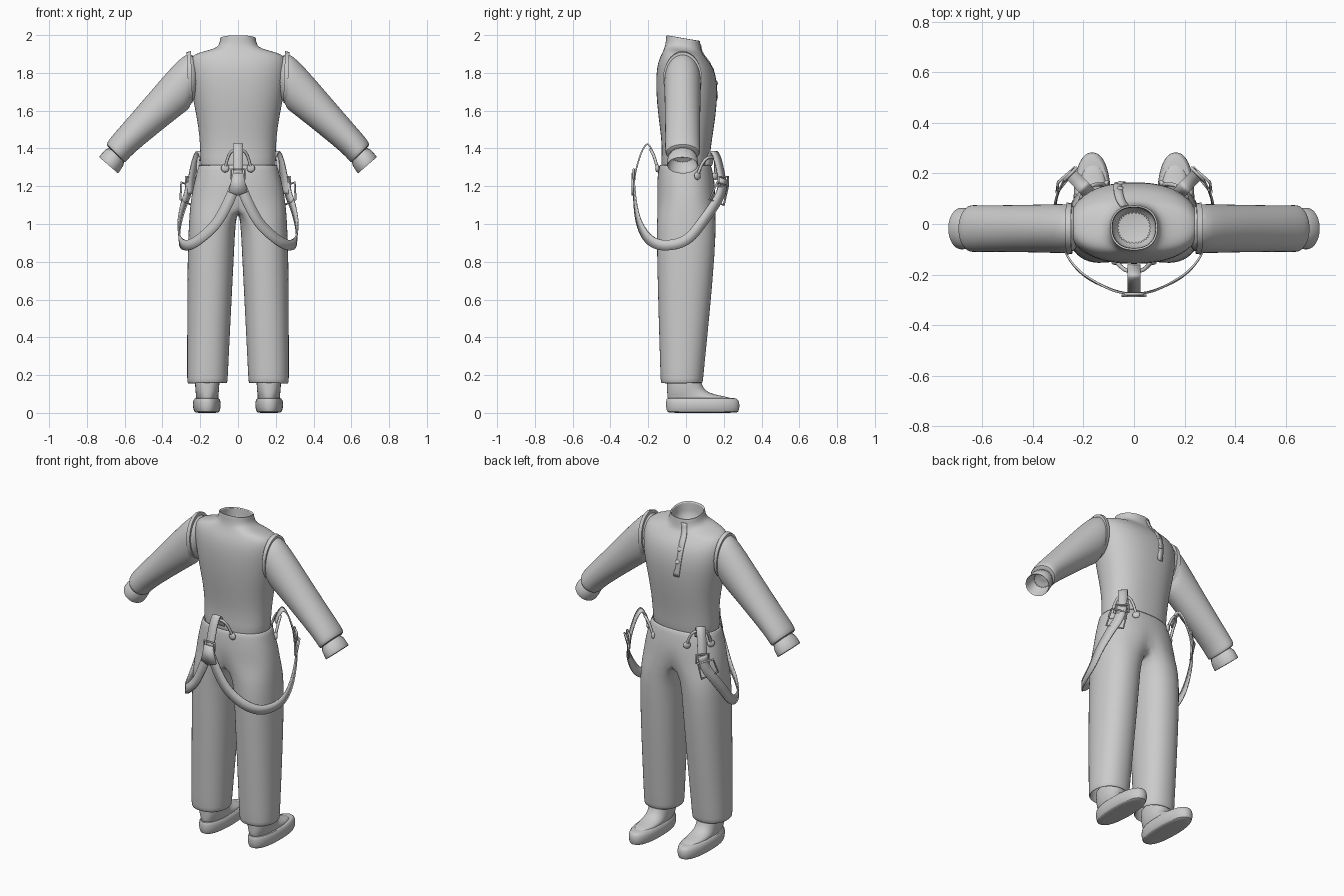
import bpy, bmesh
from math import sin, cos, pi, radians
from mathutils import Vector as V

cube = bpy.data.objects.get("Cube")
if cube:
    bpy.data.objects.remove(cube, do_unlink=True)

GREY = (0.6, 0.6, 0.6, 1)
mat = bpy.data.materials.new("plain_grey")
mat.use_nodes = True
mat.diffuse_color = GREY
mat.node_tree.nodes["Principled BSDF"].inputs["Base Color"].default_value = GREY


def finish(name, bm, mirror=False, thick=0, wrap=None, subsurf=1):
    """Turn a bmesh into a smooth-shaded object with its modifiers."""
    bmesh.ops.recalc_face_normals(bm, faces=bm.faces)
    mesh = bpy.data.meshes.new(name)
    bm.to_mesh(mesh)
    bm.free()
    ob = bpy.data.objects.new(name, mesh)
    bpy.context.collection.objects.link(ob)
    mesh.materials.append(mat)
    bpy.ops.object.select_all(action='DESELECT')
    ob.select_set(True)
    bpy.context.view_layer.objects.active = ob
    bpy.ops.object.shade_smooth_by_angle(angle=radians(50))
    if mirror:
        ob.modifiers.new("Mirror", 'MIRROR').use_clip = True
    if wrap:
        m = ob.modifiers.new("Wrap", 'SHRINKWRAP')
        m.target, m.offset = wrap, 0.003
    if thick:
        m = ob.modifiers.new("Solidify", 'SOLIDIFY')
        m.thickness = thick
        m.offset = 0 if wrap else -1
    if subsurf:
        m = ob.modifiers.new("Subsurf", 'SUBSURF')
        m.levels = m.render_levels = subsurf
    return ob


def bridge(bm, a, b, closed=True):
    n = len(a)
    for i in range(n if closed else n - 1):
        j = (i + 1) % n
        bm.faces.new((a[i], a[j], b[j], b[i]))


def loft(name, rings, **kw):
    """Skin closed rings and cap both ends."""
    bm = bmesh.new()
    rows = [[bm.verts.new(p) for p in r] for r in rings]
    for a, b in zip(rows, rows[1:]):
        bridge(bm, a, b)
    bm.faces.new(rows[0])
    bm.faces.new(rows[-1])
    return finish(name, bm, **kw)


def oval(a, e=2.3):
    """Point on a unit superellipse."""
    c, s = cos(a), sin(a)
    f = lambda t: abs(t) ** (2 / e) * (1 if t > 0 else -1)
    return f(c), f(s)


def flat_ring(z, x0, x1, y0, y1, tilt=0, n=32, e=2.3):
    pts = []
    for i in range(n):
        u, v = oval(2 * pi * i / n, e)
        y = (y0 + y1) / 2 + v * (y1 - y0) / 2
        pts.append((((x0 + x1) + u * (x1 - x0)) / 2, y, z - tilt * (y - y0)))
    return pts


def arm_ring(tx, tz, bx, bz, hy, n=28):
    """Ring set by its upper and lower points seen from the front."""
    c = V(((tx + bx) / 2, -0.018, (tz + bz) / 2))
    up = V((tx, -0.018, tz)) - c
    return [c + up * cos(2 * pi * i / n) + V((0, hy * sin(2 * pi * i / n), 0)) for i in range(n)]


# Shirt body with a hollow stand-up collar
body = [(1.24, .19, -.125, .115), (1.31, .2, -.135, .125), (1.4, .2, -.125, .13),
        (1.52, .21, -.14, .15), (1.64, .235, -.155, .165), (1.75, .255, -.16, .168),
        (1.83, .262, -.155, .145), (1.88, .255, -.14, .115), (1.908, .235, -.125, .1),
        (1.925, .18, -.118, .09), (1.938, .13, -.113, .085), (1.957, .102, -.108, .08),
        (1.99, .095, -.105, .075), (2.0, .095, -.105, .075), (2.0, .085, -.095, .065),
        (1.95, .085, -.095, .065), (1.88, .08, -.09, .06)]
shirt = loft("shirt_body", [flat_ring(z, -h, h, b, f, .17 * min(max((z - 1.85) / .1, 0), 1))
                            for z, h, b, f in body])

# Sleeves, cuffs and shoulder seams
sleeve = [(.22, 1.89, .21, 1.67, .085), (.262, 1.908, .25, 1.645, .095),
          (.31, 1.875, .256, 1.61, .098), (.41, 1.765, .28, 1.595, .096),
          (.545, 1.605, .425, 1.48, .093), (.66, 1.475, .56, 1.37, .092),
          (.688, 1.44, .588, 1.335, .094), (.697, 1.42, .6, 1.325, .09),
          (.69, 1.41, .605, 1.33, .07)]
loft("sleeves", [arm_ring(*r) for r in sleeve], mirror=True)
cuff = [(.675, 1.43, .58, 1.345, .08), (.734, 1.358, .632, 1.27, .083),
        (.736, 1.354, .634, 1.266, .083), (.73, 1.35, .64, 1.27, .075),
        (.68, 1.41, .595, 1.335, .072)]
loft("cuffs", [arm_ring(*r) for r in cuff], mirror=True)
loft("shoulder_seams", [arm_ring(.25, 1.916, .24, 1.642, .1),
                        arm_ring(.272, 1.91, .26, 1.632, .103)], mirror=True, subsurf=0)

# Trousers: half the hips, a crotch arc and one leg, mirrored
bm = bmesh.new()
rows = []
for z, h, b, f in [(1.315, .208, -.143, .133), (1.26, .222, -.15, .145),
                   (1.19, .24, -.156, .157), (1.11, .253, -.157, .162)]:
    row = []
    for i in range(17):
        u, v = oval(-pi / 2 + pi * i / 16)
        pinch = .85 if z < 1.15 and i in (0, 16) else 1
        row.append(bm.verts.new((0 if i in (0, 16) else h * u,
                                 (b + f) / 2 + v * pinch * (f - b) / 2, z)))
    rows.append(row)
for a, b in zip(rows, rows[1:]):
    bridge(bm, a, b, closed=False)
hip = rows[-1]
y0, y1 = hip[0].co.y, hip[-1].co.y
arc = [bm.verts.new((0, (y0 + y1) / 2 + cos(pi * k / 8) * (y1 - y0) / 2,
                     1.11 - .05 * sin(pi * k / 8))) for k in range(1, 8)]
last = hip + arc
for z, xi, xo, b, f in [(1.02, .012, .26, -.156, .16), (.85, .02, .268, -.155, .155),
                        (.5, .038, .27, -.146, .124), (.2, .053, .27, -.136, .093),
                        (.155, .055, .27, -.135, .09)]:
    row = []
    for i in range(24):
        u, v = oval(radians(15 * i - 120), 2.2)
        row.append(bm.verts.new(((xi + xo + u * (xo - xi)) / 2, (b + f + v * (f - b)) / 2, z)))
    bridge(bm, last, row)
    last = row
finish("trousers", bm, mirror=True, thick=.01)

# Shoes and ankles
loft("shoes", [flat_ring(z, .165 - w, .165 + w, b, f) for z, w, b, f in
               [(0, .055, -.09, .265), (.003, .066, -.1, .278), (.03, .075, -.107, .285),
                (.06, .074, -.107, .283), (.078, .066, -.103, .27), (.08, .05, -.09, .24)]],
     mirror=True)
loft("ankles", [flat_ring(z, .163 - w, .163 + w, b, f) for z, w, b, f in
                [(.06, .062, -.098, .265), (.082, .06, -.098, .24), (.096, .06, -.1, .15),
                 (.115, .062, -.1, .105), (.15, .065, -.1, .08), (.22, .065, -.1, .075)]],
     mirror=True)


def spline(pts, steps=5):
    """Catmull-Rom samples through the points."""
    p = [V(q) for q in pts]
    p = [2 * p[0] - p[1]] + p + [2 * p[-1] - p[-2]]
    out = []
    for a, b, c, d in zip(p, p[1:], p[2:], p[3:]):
        for k in range(steps):
            t = k / steps
            out.append(b + (c - a) * t / 2 + (a - 2.5 * b + 2 * c - d / 2) * t * t
                       + (1.5 * (b - c) + (d - a) / 2) * t ** 3)
    return out + [p[-2]]


def ribbon(name, pts, width, axis=None, **kw):
    """Flat tape; without an axis its face looks away from the body."""
    path = spline(pts)
    bm = bmesh.new()
    rows = []
    for i, p in enumerate(path):
        t = path[min(i + 1, len(path) - 1)] - path[max(i - 1, 0)]
        w = axis or t.cross(V((p.x, p.y, 0))).normalized()
        rows.append([bm.verts.new(p + w * width * s) for s in (-.5, .5)])
    for a, b in zip(rows, rows[1:]):
        bridge(bm, a, b, closed=False)
    return finish(name, bm, subsurf=0, **kw)


def cord(name, pts, radius, cyclic=False):
    """Round tube along a path."""
    cu = bpy.data.curves.new(name, 'CURVE')
    cu.dimensions, cu.bevel_depth, cu.bevel_resolution = '3D', radius, 2
    sp = cu.splines.new('POLY')
    sp.points.add(len(pts) - 1)
    for q, p in zip(sp.points, pts):
        q.co = (*p, 1)
    sp.use_cyclic_u = cyclic
    cu.materials.append(mat)
    bpy.context.collection.objects.link(bpy.data.objects.new(name, cu))


def button(name, pos, radius, out):
    bm = bmesh.new()
    bmesh.ops.create_uvsphere(bm, u_segments=16, v_segments=8, radius=radius)
    bmesh.ops.scale(bm, vec=(1, 1, .5), verts=bm.verts)
    bmesh.ops.rotate(bm, matrix=V(out).to_track_quat('Z', 'Y').to_matrix(), verts=bm.verts)
    bmesh.ops.translate(bm, vec=pos, verts=bm.verts)
    finish(name, bm, subsurf=0)


def fitting(side, base, out, drop):
    """Strap loop, leather cord with two buttons, and buckle."""
    out, base = V(out).normalized(), V(base)
    across = out.cross(V((0, 0, 1)))
    at = lambda w, o, z: base + across * w + out * o + V((0, 0, z - drop))
    ribbon(side + "_strap_loop", [at(0, o, z) for o, z in
           [(.02, 1.35), (.045, 1.41), (.07, 1.425), (.1, 1.38), (.13, 1.28), (.14, 1.2)]],
           .052, across, thick=.008)
    cord(side + "_button_cord", spline([at(w, o, z) for w, o, z in
         [(-.068, .012, 1.3), (-.05, .03, 1.36), (-.025, .045, 1.39), (.025, .045, 1.39),
          (.05, .03, 1.36), (.068, .012, 1.3)]]), .008)
    for s in (-1, 1):
        button(side + "_waist_button", at(.068 * s, .012, 1.295), .022, out)
    cord(side + "_buckle", [at(w, .137, z) for w, z in
         [(-.035, 1.24), (.035, 1.24), (.035, 1.29), (-.035, 1.29)]], .006, True)


# Hanging braces
fitting("centre", (0, -.14, 0), (0, -1, 0), 0)
for side, s in (("left", 1), ("right", -1)):
    fitting(side, (.155 * s, .1, 0), (.7 * s, .71, 0), .04)
    ribbon(side + "_brace_strap", [(x * s, y, z) for x, y, z in
           [(.008, -.28, 1.22), (.06, -.272, 1.1), (.12, -.25, 1.0), (.2, -.205, .925),
            (.26, -.14, .89), (.3, -.05, .895), (.315, .02, .93), (.315, .08, 1.0),
            (.295, .145, 1.09), (.27, .185, 1.16), (.254, .2, 1.24)]], .055, thick=.008)
    # Strap adjuster frame
    cord(side + "_adjuster", [(x * s, y, z) for x, y, z in
         [(.305, .125, 1.13), (.3, .165, 1.22), (.235, .222, 1.2), (.245, .2, 1.1)]], .006, True)

# Leather patch where the braces meet
bm = bmesh.new()
bm.faces.new([bm.verts.new((x, -.288, z)) for x, z in
              [(-.027, 1.27), (.027, 1.27), (.05, 1.17), (0, 1.15), (-.05, 1.17)]])
finish("brace_patch", bm, thick=.009, subsurf=0)

# Button placket on the chest
ribbon("placket", [(-.04, .075, 1.95), (-.06, .12, 1.87), (-.062, .155, 1.77), (-.05, .165, 1.66)],
       .035, V((1, 0, 0)), thick=.005, wrap=shirt)
for y, z in ((.104, 1.875), (.14, 1.82), (.16, 1.75)):
    button("shirt_button", (-.055, y, z), .014, (0, .8, .5))
